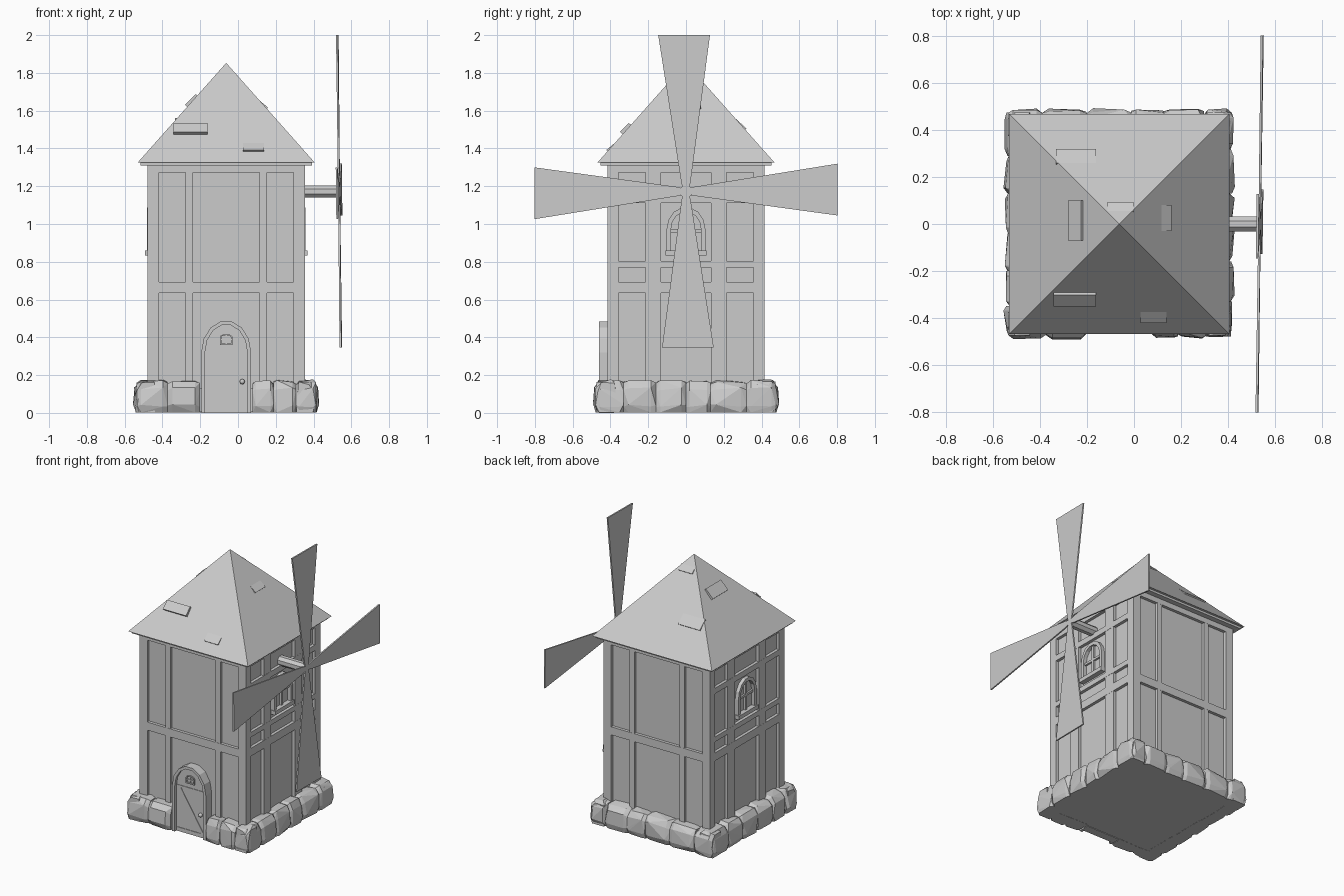
import bpy, bmesh, math, random
from mathutils import Vector

random.seed(4)
if "Cube" in bpy.data.objects:
    bpy.data.objects.remove(bpy.data.objects["Cube"])

CX = -0.0625                      # tower axis; the sails stick out to +x
FRONT, RIGHT, BACK, LEFT = range(4)
WALL, POST = 0.395, 0.416         # panel plane and timber plane
EAVE, EAVE_Z, APEX_Z = 0.469, 1.325, 1.853

grey = bpy.data.materials.new("plain grey")
grey.use_nodes = True
grey.diffuse_color = (0.6, 0.6, 0.6, 1)
bsdf = next(n for n in grey.node_tree.nodes if n.type == 'BSDF_PRINCIPLED')
bsdf.inputs["Base Color"].default_value = (0.6, 0.6, 0.6, 1)


def place(side, u, d, z):
    """Point at u along a side, d out from the axis, z up."""
    x, y = [(u, -d), (d, u), (-u, d), (-d, -u)][side]
    return Vector((x + CX, y, z))


def hull(bm, points):
    """Add one convex solid around the points."""
    verts = [bm.verts.new(p) for p in points]
    res = bmesh.ops.convex_hull(bm, input=verts)
    loose = {v for v in res["geom_interior"] + res["geom_unused"]
             if isinstance(v, bmesh.types.BMVert)}
    bmesh.ops.delete(bm, geom=list(loose), context='VERTS')


def box(bm, side, u0, u1, z0, z1, d0, d1):
    hull(bm, [place(side, u, d, z) for u in (u0, u1) for d in (d0, d1) for z in (z0, z1)])


def prism(bm, side, outline, d0, d1):
    hull(bm, [place(side, u, d, z) for u, z in outline for d in (d0, d1)])


def arch(half, z0, spring, top, n=7):
    """Outline of a round-topped opening."""
    curve = [(half * math.cos(math.pi * i / n), spring + (top - spring) * math.sin(math.pi * i / n))
             for i in range(n + 1)]
    return [(half, z0)] + curve + [(-half, z0)]


def arch_frame(bm, side, outer, inner, d0, d1):
    for i in range(len(outer) - 1):
        prism(bm, side, [outer[i], outer[i + 1], inner[i], inner[i + 1]], d0, d1)


def finish(name, bm):
    bmesh.ops.dissolve_limit(bm, angle_limit=0.01, verts=bm.verts[:], edges=bm.edges[:])
    bmesh.ops.recalc_face_normals(bm, faces=bm.faces[:])
    mesh = bpy.data.meshes.new(name)
    bm.to_mesh(mesh)
    bm.free()
    mesh.materials.append(grey)
    obj = bpy.data.objects.new(name, mesh)
    bpy.context.collection.objects.link(obj)
    return obj


# Tower core
bm = bmesh.new()
box(bm, FRONT, -WALL, WALL, 0.01, EAVE_Z, -WALL, WALL)
finish("tower_walls", bm)

# Corner posts, posts and beams
bm = bmesh.new()
for sx in (-1, 1):
    for sy in (-1, 1):
        box(bm, FRONT, sx * 0.357, sx * POST, 0.02, 1.32, sy * 0.357, sy * POST)
for side in range(4):
    windowed = side in (RIGHT, LEFT)
    beams = [(0.635, 0.692), (1.272, 1.32)]
    if windowed:
        beams += [(0.77, 0.805), (1.11, 1.15)]
    for z0, z1 in beams:
        box(bm, side, -0.36, 0.36, z0, z1, 0.38, POST)
    for s in (-1, 1):
        box(bm, side, s * (0.132 if windowed else 0.177), s * 0.215, 0.05, 1.3, 0.38, POST - 0.001)
finish("timber_frame", bm)

# Arched windows
for side, name in ((RIGHT, "left_window"), (LEFT, "right_window")):
    bm = bmesh.new()
    outer, inner = arch(0.103, 0.84, 0.97, 1.09), arch(0.08, 0.84, 0.97, 1.065)
    arch_frame(bm, side, outer, inner, 0.38, 0.42)
    box(bm, side, -0.108, 0.108, 0.832, 0.86, 0.38, 0.43)
    box(bm, side, -0.008, 0.008, 0.85, 1.07, 0.38, 0.41)
    box(bm, side, -0.085, 0.085, 0.955, 0.971, 0.38, 0.408)
    finish(name, bm)

# Door frame
bm = bmesh.new()
outer, inner = arch(0.132, 0, 0.32, 0.488), arch(0.112, 0, 0.32, 0.468)
arch_frame(bm, FRONT, outer, inner, 0.38, 0.46)
finish("door_frame", bm)

# Door leaf with brace and small pane
bm = bmesh.new()
prism(bm, FRONT, inner, 0.38, 0.44)
for pts in ([(-0.105, 0.33), (-0.085, 0.33), (0.105, 0.03), (0.085, 0.03)],
            [(-0.108, 0.33), (0.108, 0.33), (-0.108, 0.315), (0.108, 0.315)],
            [(-0.108, 0.03), (0.108, 0.03), (-0.108, 0.015), (0.108, 0.015)]):
    prism(bm, FRONT, pts, 0.43, 0.444)
finish("door", bm)

bm = bmesh.new()
arch_frame(bm, FRONT, arch(0.034, 0.36, 0.40, 0.418, 5), arch(0.026, 0.368, 0.40, 0.41, 5), 0.43, 0.449)
box(bm, FRONT, -0.034, 0.034, 0.36, 0.368, 0.43, 0.449)
box(bm, FRONT, -0.003, 0.003, 0.362, 0.412, 0.43, 0.447)
box(bm, FRONT, -0.03, 0.03, 0.385, 0.391, 0.43, 0.447)
finish("door_pane", bm)

bpy.ops.mesh.primitive_uv_sphere_add(segments=10, ring_count=6, radius=0.014,
                                     location=place(FRONT, 0.085, 0.452, 0.165))
knob = bpy.context.object
knob.name = "door_knob"
knob.data.materials.append(grey)
bpy.ops.object.shade_smooth()

# Roof pyramid and its lip
bm = bmesh.new()
hull(bm, [place(s, EAVE, EAVE, EAVE_Z) for s in range(4)] + [place(FRONT, 0, 0, APEX_Z)])
finish("roof", bm)
bm = bmesh.new()
box(bm, FRONT, -0.453, 0.453, 1.31, EAVE_Z, -0.453, 0.453)
finish("roof_lip", bm)

# Loose roof slates: side, start, end, lower z, upper z, lift below, lift above
SLATES = [(FRONT, -0.28, -0.10, 1.475, 1.525, 0.02, 0.016),
          (FRONT, 0.09, 0.20, 1.385, 1.43, 0.009, 0),
          (BACK, 0.10, 0.27, 1.50, 1.56, 0.009, 0),
          (BACK, -0.06, 0.05, 1.755, 1.79, 0.009, 0),
          (LEFT, -0.10, 0.07, 1.62, 1.68, 0.016, 0.012),
          (RIGHT, -0.03, 0.08, 1.61, 1.65, 0.009, 0)]
rise, run = APEX_Z - EAVE_Z, EAVE
slope = math.hypot(rise, run)
bm = bmesh.new()
for side, u0, u1, low, high, lift_low, lift_high in SLATES:
    pts = []
    for z, lift in ((low, lift_low), (high, lift_high)):
        d = run * (APEX_Z - z) / rise
        for k in (-0.01, lift):
            pts += [place(side, u, d + k * rise / slope, z + k * run / slope) for u in (u0, u1)]
    hull(bm, pts)
finish("roof_slates", bm)

# Rough stone footing, left open at the door
bm = bmesh.new()
box(bm, FRONT, -0.45, 0.45, 0.004, 0.13, -0.45, 0.41)
for s in (-1, 1):
    box(bm, FRONT, s * 0.15, s * 0.45, 0.004, 0.13, 0.40, 0.45)
PROFILE = [(0.39, 0.003), (0.474, 0.003), (0.488, 0.04), (0.482, 0.13), (0.455, 0.168), (0.39, 0.172)]
RUNS = {FRONT: [-0.475, -0.31, -0.14, None, 0.14, 0.25, 0.37, 0.475],
        RIGHT: [-0.475, -0.33, -0.16, 0.0, 0.13, 0.32, 0.475],
        BACK: [-0.475, -0.36, -0.19, -0.05, 0.14, 0.33, 0.475],
        LEFT: [-0.475, -0.29, -0.13, 0.04, 0.2, 0.35, 0.475]}
for side, cuts in RUNS.items():
    for a, b in zip(cuts, cuts[1:]):
        if a is None or b is None:
            continue
        pts = []
        for t, shrink in ((0.0, 0.012), (0.15, 0.0), (0.85, 0.0), (1.0, 0.012)):
            for d, z in PROFILE:
                j = random.uniform(-0.01, 0.006)
                u = a + (b - a) * t
                pts.append(place(side, u, d - shrink + j, max(0, z - (shrink if z > 0.1 else 0) + j * (z > 0.02))))
        hull(bm, pts)
finish("stone_footing", bm)

# Axle
HUB_Z = 1.1725
bm = bmesh.new()
hull(bm, [Vector((x, 0.035 * math.cos(i * math.pi / 4 + 0.39), HUB_Z + 0.035 * math.sin(i * math.pi / 4 + 0.39)))
          for x in (0.3, 0.535) for i in range(8)])
finish("axle", bm)

# Four sails, slightly tilted and turned
turn = math.radians(1)
for i, name in enumerate(("back_sail", "top_sail", "front_sail", "bottom_sail")):
    bm = bmesh.new()
    pts = []
    reach = 0.8275 if i % 2 else 0.802
    for r, w in ((0.0, 0.012), (0.045, 0.024), (reach, 0.137)):
        for s in (-1, 1):
            a = i * math.pi / 2
            # outer edge stays level while the sail centre line is turned
            v = s * w + r * math.sin(turn) * 0.7
            y, z = r * math.cos(a) - v * math.sin(a), r * math.sin(a) + v * math.cos(a)
            x = 0.535 + 0.014 * y - 0.011 * z
            pts += [Vector((x + t, y, HUB_Z + z)) for t in (-0.005, 0.005)]
    hull(bm, pts)
    finish(name, bm)
